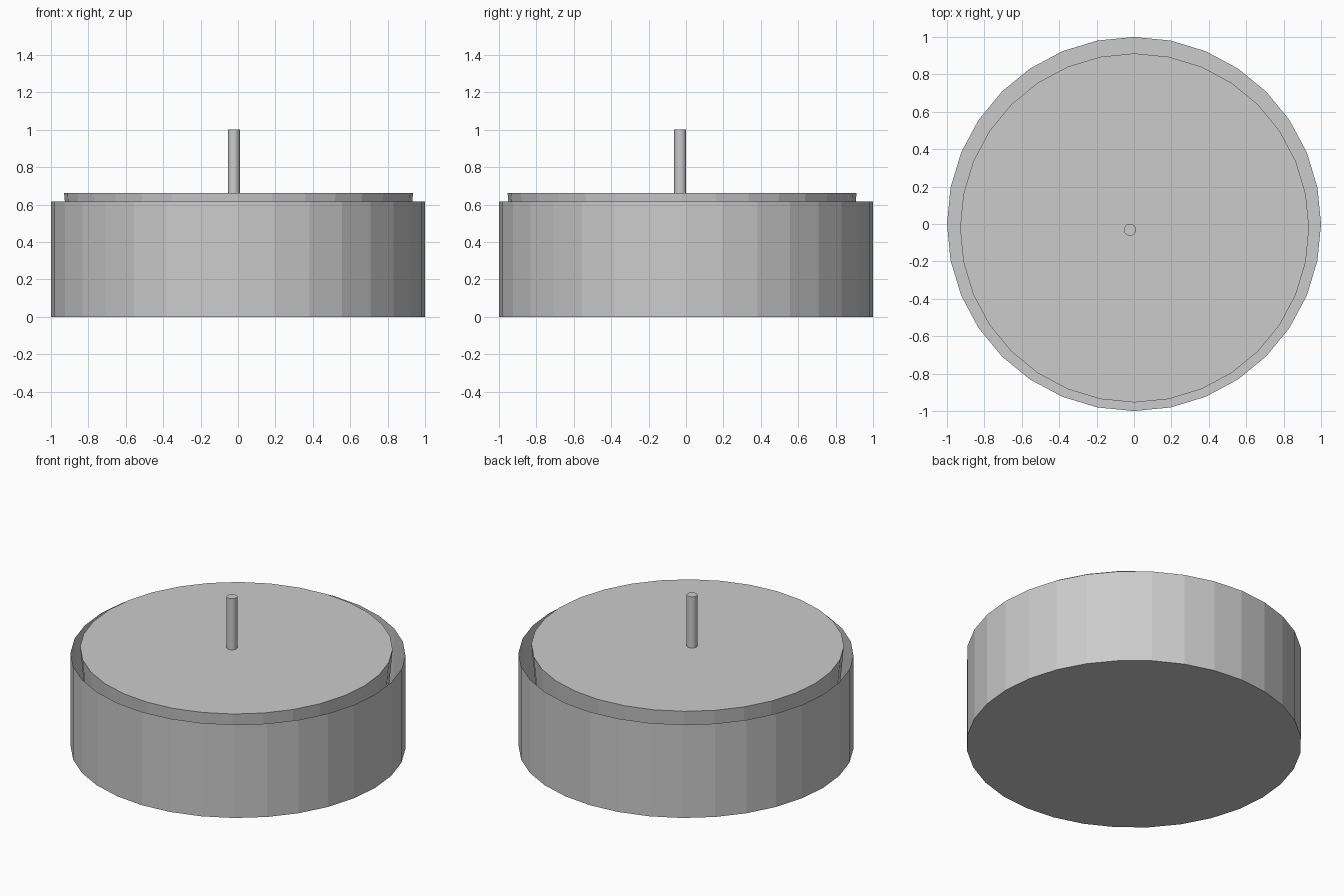
import bpy, bmesh
from mathutils import Matrix

if "Cube" in bpy.data.objects:
    bpy.data.objects.remove(bpy.data.objects["Cube"])


def tapered_cylinder(name, center, z0, z1, r0, r1, sides=32, open_top=False):
    bm = bmesh.new()
    place = Matrix.Translation((center[0], center[1], (z0 + z1) / 2))
    bmesh.ops.create_cone(bm, cap_ends=True, segments=sides,
                          radius1=r0, radius2=r1, depth=z1 - z0, matrix=place)
    if open_top:
        bm.normal_update()
        top = [f for f in bm.faces if f.normal.z > 0.9]
        bmesh.ops.delete(bm, geom=top, context='FACES_ONLY')
    mesh = bpy.data.meshes.new(name)
    bm.to_mesh(mesh)
    bm.free()
    obj = bpy.data.objects.new(name, mesh)
    bpy.context.collection.objects.link(obj)
    return obj


# Thin open cup
tapered_cylinder("candle_cup", (0, 0), 0, 0.615, 1.0, 1.0, open_top=True)
# Wax block, narrowing slightly towards its base, loose inside the cup
tapered_cylinder("wax", (0.003, -0.021), 0.02, 0.663, 0.875, 0.933)
# Wick, a little off centre
tapered_cylinder("wick", (-0.022, -0.031), 0.64, 1.0, 0.032, 0.032)
